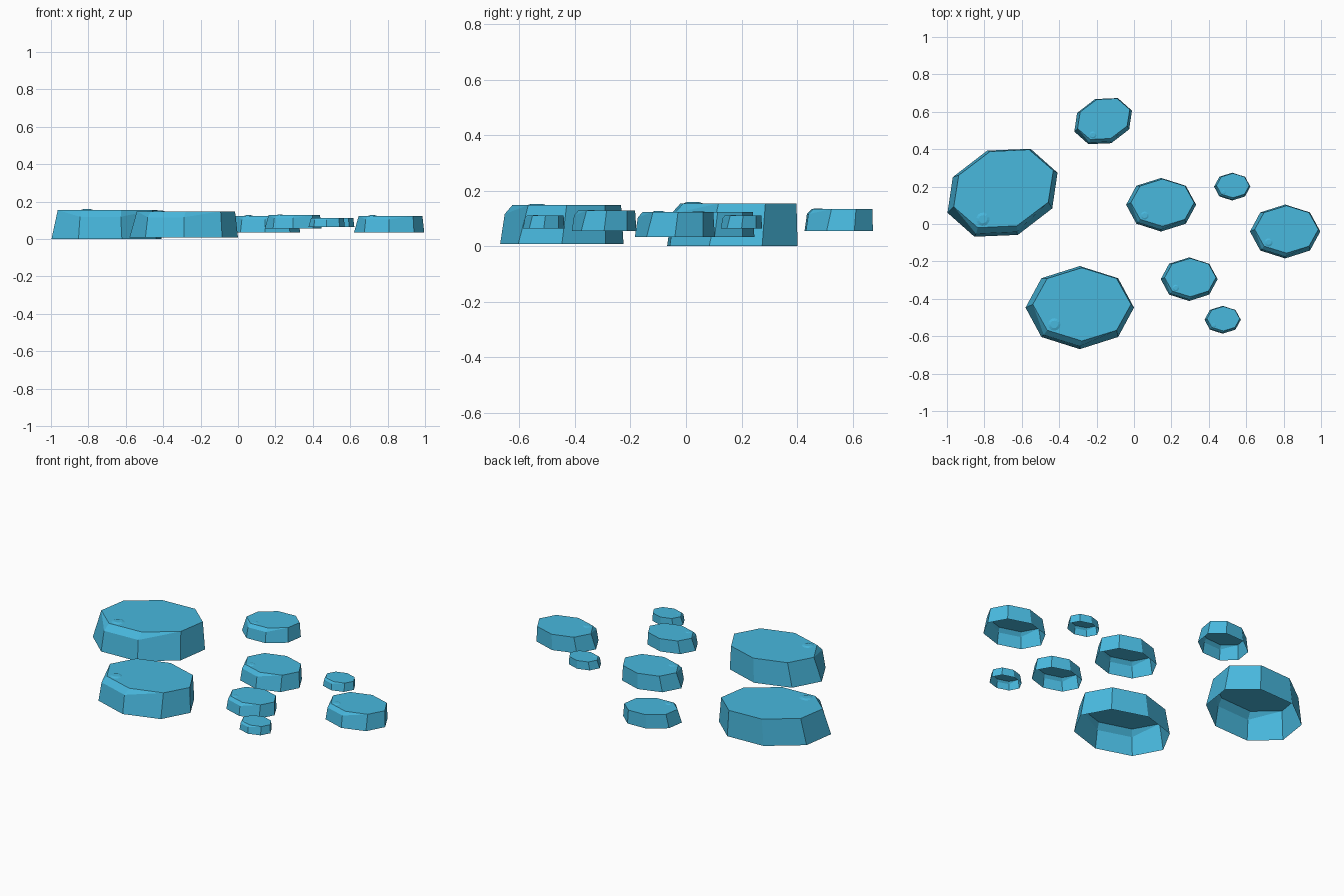
import bpy, bmesh, math
from mathutils import Matrix, Vector

if "Cube" in bpy.data.objects:
    bpy.data.objects.remove(bpy.data.objects["Cube"])

blue = bpy.data.materials.new("ice_blue")
blue.diffuse_color = (0.065, 0.48, 0.73, 1.0)
blue.use_nodes = True
blue.node_tree.nodes["Principled BSDF"].inputs["Base Color"].default_value = blue.diffuse_color

SIDES = 8
FLAT = 0.766        # depth of a slab relative to its width
CHIPPED = (5, 6)    # front-left corners with a chipped upper edge


def ring_point(k, rx, ry, cx=0.0, cy=0.0, z=0.0):
    a = 2 * math.pi * k / SIDES
    return Vector((cx + rx * math.cos(a), cy + ry * math.sin(a), z))


def slab(name, x, y, size, rot, z0, z1):
    """Open-bottomed octagonal slab with a leaning top and a chipped front-left edge."""
    bm = bmesh.new()
    h = (z1 - z0) / size
    base, mid, top = [], [], []
    for k in range(SIDES):
        base.append(bm.verts.new(ring_point(k, 1, FLAT)))
        top.append(bm.verts.new(ring_point(k, 0.905, 0.675, 0.04, 0.06, h)))
        if k in CHIPPED:
            mid.append(bm.verts.new(ring_point(k, 0.94, 0.71, 0, 0, h * 0.77)))
        else:
            mid.append(top[k])
    bm.faces.new(top)
    for k in range(SIDES):
        n = (k + 1) % SIDES
        # wall
        bm.faces.new((base[k], base[n], mid[n], mid[k]))
        # chipped bevel, fading out as triangles at both ends
        if k in CHIPPED or n in CHIPPED:
            loop = list(dict.fromkeys((mid[k], mid[n], top[n], top[k])))
            bm.faces.new(loop)
    # faint raised spot on the top
    spot = bmesh.ops.create_cone(
        bm, cap_ends=True, segments=12, radius1=0.115, radius2=0.07, depth=0.016,
        matrix=Matrix.Translation((-0.47, -0.31, h + 0.008)))
    under = [f for f in {f for v in spot["verts"] for f in v.link_faces}
             if f.normal.z < -0.9 or f.calc_center_median().z < h + 0.001]
    bmesh.ops.delete(bm, geom=under, context='FACES_ONLY')

    bm.transform(Matrix.Translation((x, y, z0)) @ Matrix.Rotation(math.radians(rot), 4, 'Z')
                 @ Matrix.Scale(size, 4))
    mesh = bpy.data.meshes.new(name)
    bm.to_mesh(mesh)
    bm.free()
    mesh.materials.append(blue)
    obj = bpy.data.objects.new(name, mesh)
    bpy.context.collection.objects.link(obj)


# name, x, y, half width, turn, bottom, top
slab("large_slab_back", -0.703, 0.167, 0.313, 20, 0.0, 0.154)
slab("large_slab_front", -0.29, -0.447, 0.29, 0, 0.008, 0.148)
slab("medium_slab_back", -0.165, 0.55, 0.164, 20, 0.054, 0.134)
slab("medium_slab_centre", 0.145, 0.103, 0.187, 0, 0.034, 0.124)
slab("medium_slab_right", 0.808, -0.04, 0.188, 0, 0.034, 0.124)
slab("medium_slab_front", 0.295, -0.295, 0.152, 0, 0.055, 0.128)
slab("small_slab_back", 0.525, 0.20, 0.097, 0, 0.064, 0.111)
slab("small_slab_front", 0.474, -0.512, 0.097, 0, 0.064, 0.111)
